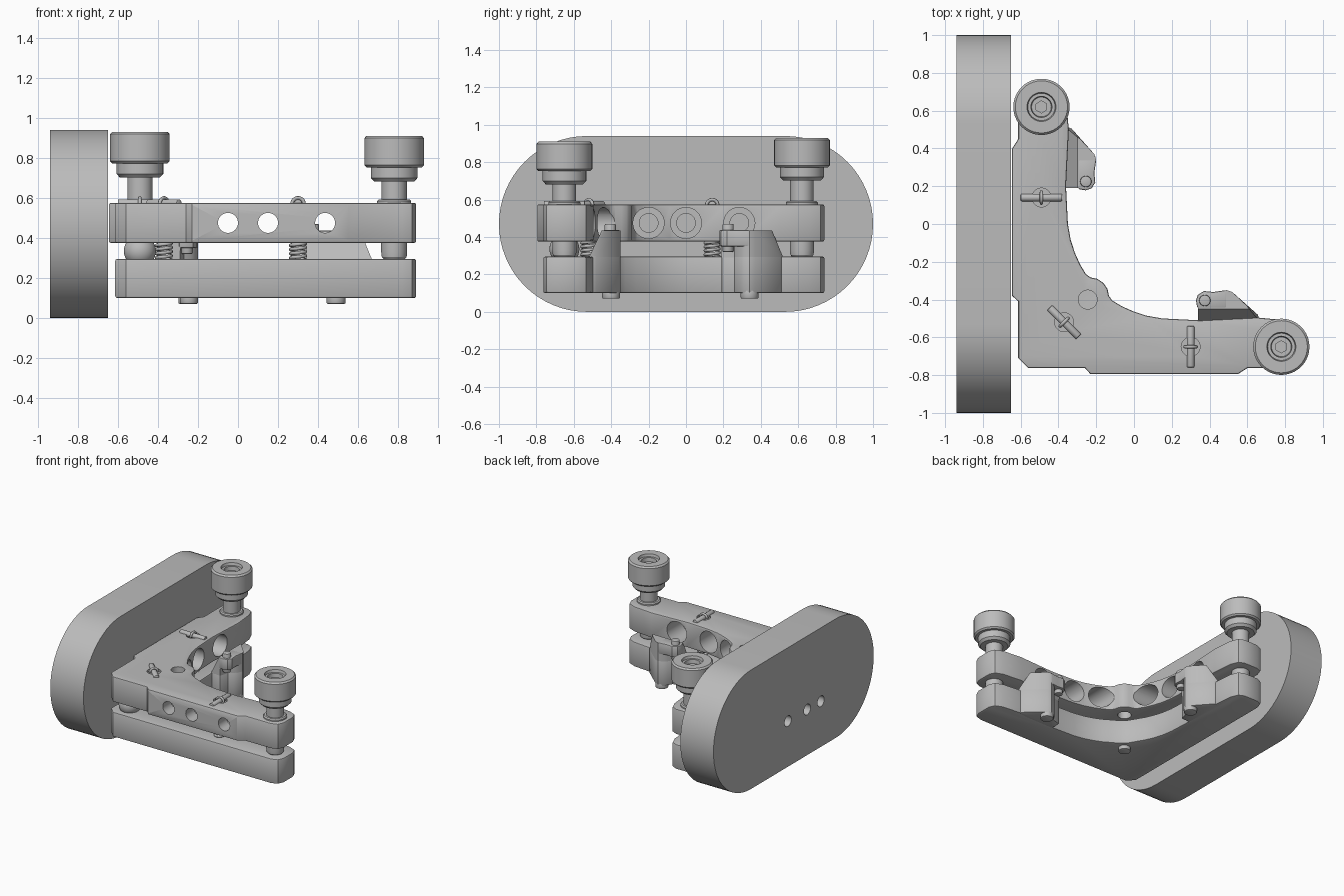
import bpy, bmesh, math
from mathutils import Matrix, Vector

if "Cube" in bpy.data.objects:
    bpy.data.objects.remove(bpy.data.objects["Cube"], do_unlink=True)

metal = bpy.data.materials.new("satin grey metal")
metal.use_nodes = True
GREY = (0.5, 0.5, 0.5, 1)
metal.diffuse_color = GREY
metal.node_tree.nodes["Principled BSDF"].inputs["Base Color"].default_value = GREY


def activate(ob):
    bpy.ops.object.select_all(action='DESELECT')
    ob.select_set(True)
    bpy.context.view_layer.objects.active = ob


def finish(name, bm, bevel=0):
    bmesh.ops.recalc_face_normals(bm, faces=bm.faces)
    me = bpy.data.meshes.new(name)
    bm.to_mesh(me)
    bm.free()
    me.materials.append(metal)
    ob = bpy.data.objects.new(name, me)
    bpy.context.collection.objects.link(ob)
    activate(ob)
    if bevel:
        mod = ob.modifiers.new("edge", 'BEVEL')
        mod.width, mod.segments, mod.limit_method = bevel, 2, 'ANGLE'
        mod.angle_limit = math.radians(50)
        bpy.ops.object.modifier_apply(modifier=mod.name)
    bpy.ops.object.shade_smooth_by_angle(angle=math.radians(32))
    return ob


def prism(name, pts, lo, hi, bevel=0, top=None):
    """Upright prism from a plan outline, optionally with a different top outline."""
    bm = bmesh.new()
    a = [bm.verts.new((x, y, lo)) for x, y in pts]
    b = [bm.verts.new((x, y, hi)) for x, y in (top or pts)]
    bm.faces.new(a)
    bm.faces.new(b)
    for i in range(len(a)):
        j = (i + 1) % len(a)
        bm.faces.new((a[i], a[j], b[j], b[i]))
    return finish(name, bm, bevel)


def lathe(name, profile, x, y, steps=40):
    bm = bmesh.new()
    vs = [bm.verts.new((r, 0, z)) for r, z in profile]
    es = [bm.edges.new(p) for p in zip(vs, vs[1:])]
    bmesh.ops.spin(bm, geom=vs + es, cent=(0, 0, 0), axis=(0, 0, 1),
                   angle=math.tau, steps=steps)
    bmesh.ops.remove_doubles(bm, verts=bm.verts, dist=1e-5)
    bmesh.ops.translate(bm, verts=bm.verts, vec=(x, y, 0))
    return finish(name, bm)


def rod(name, p, q, r, sides=32, bevel=0):
    p, q = Vector(p), Vector(q)
    d = q - p
    bm = bmesh.new()
    mat = Matrix.Translation((p + q) / 2) @ d.to_track_quat('Z', 'Y').to_matrix().to_4x4()
    bmesh.ops.create_cone(bm, cap_ends=True, segments=sides, radius1=r, radius2=r,
                          depth=d.length, matrix=mat)
    return finish(name, bm, bevel)


def cut(ob, cutters):
    for c in cutters:
        activate(ob)
        mod = ob.modifiers.new("hole", 'BOOLEAN')
        mod.operation, mod.object, mod.solver = 'DIFFERENCE', c, 'EXACT'
        bpy.ops.object.modifier_apply(modifier=mod.name)
        bpy.data.objects.remove(c, do_unlink=True)
    activate(ob)
    bpy.ops.object.shade_smooth_by_angle(angle=math.radians(32))


def swap(p):
    """Reflect a plan point from one arm of the L to the other."""
    return (p[1] + 0.15, p[0] - 0.15) + tuple(p[2:])


def both(half):
    return half + [swap(p) for p in reversed(half)]


# Rounded mounting plate with three blind holes in its outer face
stadium = []
for side in (1, -1):
    for i in range(33):
        a = math.pi * i / 32 - math.pi / 2
        stadium.append((0.47 + side * 0.47 * math.sin(a), side * (0.53 + 0.47 * math.cos(a))))
plate = prism("mounting_plate", stadium, -0.94, -0.65)
plate.data.transform(Matrix(((0, 0, 1, 0), (0, 1, 0, 0), (1, 0, 0, 0), (0, 0, 0, 1))))
plate.data.flip_normals()
cut(plate, [rod("cutter", (-1, y, 0.36), (-0.76, y, 0.36), 0.042) for y in (0.07, -0.17, -0.34)])

# Two L shaped frames, each drawn as one arm and reflected
arm_end = [(-0.36, 0.66), (-0.385, 0.72), (-0.43, 0.74), (-0.55, 0.74), (-0.595, 0.72), (-0.613, 0.67)]
upper_half = [(-0.165, -0.31), (-0.195, -0.29), (-0.23, -0.283), (-0.255, -0.265), (-0.285, -0.215),
              (-0.312, -0.155), (-0.335, -0.085), (-0.35, 0), (-0.36, 0.2), (-0.345, 0.5)] + arm_end + [
              (-0.613, 0.45), (-0.645, 0.4), (-0.645, -0.38), (-0.613, -0.41), (-0.613, -0.71)]
lower_half = [(-0.22, -0.325), (-0.255, -0.265), (-0.285, -0.215), (-0.312, -0.155), (-0.335, -0.085),
              (-0.35, 0), (-0.36, 0.2), (-0.345, 0.5)] + arm_end + [(-0.613, -0.71)]
upper = prism("upper_frame", both(upper_half), 0.375, 0.575, 0.01)
lower = prism("lower_frame", both(lower_half), 0.1, 0.295, 0.01)

# Spring positions with the direction of each anchor pin
springs = [((-0.49, 0.14), (1, 0)), ((0.3, -0.65), (0, 1)), ((-0.37, -0.52), (0.7, -0.7))]

# Stepped side holes, corner hole, spring wells
holes = [rod("cutter", (-0.245, -0.4, 0.3), (-0.245, -0.4, 0.7), 0.05)]
for t in (-0.2, 0, 0.285):
    for p, q, r in (((-0.7, t, 0.475), (-0.2, t, 0.475), 0.05),
                    ((-0.54, t, 0.475), (-0.1, t, 0.475), 0.083)):
        holes += [rod("cutter", p, q, r), rod("cutter", swap(p), swap(q), r)]
for (x, y), d in springs:
    holes.append(rod("cutter", (x, y, 0.53), (x, y, 0.7), 0.05))
cut(upper, holes)

# Springs with hooks and anchor pins
for (x, y), (dx, dy) in springs:
    rod("spring_pin", (x - 0.11 * dx, y - 0.11 * dy, 0.573),
        (x + 0.11 * dx, y + 0.11 * dy, 0.573), 0.02, 16, 0.006)
    cu = bpy.data.curves.new("spring", 'CURVE')
    cu.dimensions, cu.bevel_depth, cu.bevel_resolution = '3D', 0.009, 2
    coil = [(x + 0.037 * math.cos(i * math.tau / 16), y + 0.037 * math.sin(i * math.tau / 16),
             0.29 + 0.0013 * i) for i in range(80)]
    hook = [(x - 0.03 * dy * math.cos(a), y + 0.03 * dx * math.cos(a), 0.57 + 0.03 * math.sin(a))
            for a in [math.pi * i / 12 for i in range(13)]]
    for path in (coil, hook):
        sp = cu.splines.new('POLY')
        sp.points.add(len(path) - 1)
        for pt, co in zip(sp.points, path):
            pt.co = (*co, 1)
    ob = bpy.data.objects.new("spring", cu)
    bpy.context.collection.objects.link(ob)
    cu.materials.append(metal)
    activate(ob)
    bpy.ops.object.convert(target='MESH')
    bpy.ops.object.shade_smooth_by_angle(angle=math.radians(50))

# Adjuster screws with knobs, bushings and tips
knob = [(0, -0.05), (0.052, -0.05), (0.056, -0.02), (0.072, -0.02), (0.077, 0), (0.138, 0), (0.149, -0.012),
        (0.149, -0.147), (0.138, -0.158), (0.117, -0.158), (0.117, -0.21), (0.1, -0.228),
        (0.063, -0.228), (0.063, -0.4), (0, -0.4)]
for (x, y), top in (((-0.49, 0.62), 0.93), ((0.78, -0.65), 0.91)):
    k = lathe("adjuster_knob", [(r, z + top) for r, z in knob], x, y)
    cut(k, [rod("cutter", (x, y, top - 0.11), (x, y, top), 0.032, 6)])
    lathe("bushing", [(0, 0.54), (0.085, 0.54), (0.085, 0.585), (0.077, 0.593), (0, 0.593)], x, y)
    lathe("adjuster_tip", [(0, 0.28), (0.045, 0.285), (0.062, 0.305), (0.065, 0.33),
                           (0.065, 0.39), (0, 0.39)], x, y)

# Pivot ball in the corner
lathe("pivot_ball", [(0.08 * math.sin(a), 0.335 - 0.08 * math.cos(a))
                     for a in [math.pi * i / 16 for i in range(17)]], -0.49, -0.65)

# Side brackets with locking bolts and studs, one per arm
block = [(-0.37, 0.52), (-0.33, 0.505), (-0.21, 0.37), (-0.2, 0.34), (-0.21, 0.31),
         (-0.235, 0.28), (-0.27, 0.26), (-0.29, 0.19), (-0.37, 0.19)]
block_top = [(-0.3, 0.46), (-0.285, 0.45), *block[2:7], (-0.285, 0.19), (-0.3, 0.19)]
nose = [(-0.295, 0.34), (-0.2, 0.34), (-0.21, 0.27), (-0.205, 0.22), (-0.225, 0.188), (-0.255, 0.178), (-0.295, 0.185)]
for f in (lambda p: p, swap):
    P = [f(p) for p in block]
    prism("bracket_base", P, 0.1, 0.3, 0.008)
    prism("bracket_riser", P, 0.29, 0.435, top=[f(p) for p in block_top])
    prism("bracket_nose", [f(p) for p in nose], 0.35, 0.437, 0.008)
    rod("locking_bolt", f((-0.255, 0.225, 0.32)), f((-0.255, 0.225, 0.47)), 0.03, 24, 0.006)
    rod("bracket_stud", f((-0.25, 0.34, 0.07)), f((-0.25, 0.34, 0.12)), 0.048, 24, 0.008)
rod("corner_stud", (-0.245, -0.4, 0.07), (-0.245, -0.4, 0.12), 0.045, 24, 0.008)
